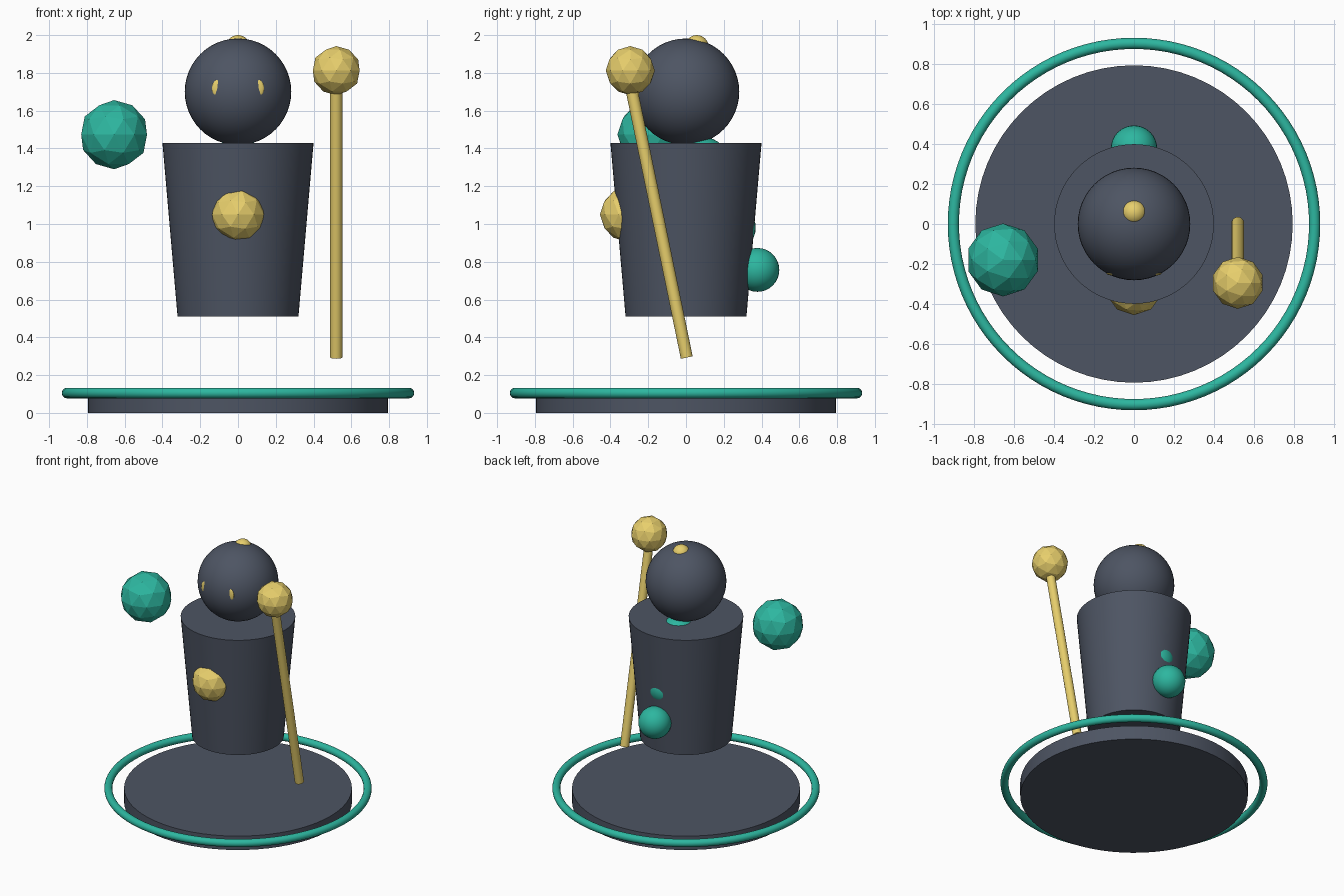
import bpy, math
from mathutils import Vector

if "Cube" in bpy.data.objects:
    bpy.data.objects.remove(bpy.data.objects["Cube"])


def material(name, rgb):
    m = bpy.data.materials.new(name)
    m.diffuse_color = (*rgb, 1)
    m.use_nodes = True
    m.node_tree.nodes["Principled BSDF"].inputs["Base Color"].default_value = m.diffuse_color
    return m


SLATE = material("slate", (0.075, 0.09, 0.125))
GOLD = material("gold", (0.80, 0.62, 0.15))
GREEN = material("green", (0.026, 0.47, 0.35))


def finish(name, mat, smooth=True):
    o = bpy.context.object
    o.name = name
    o.data.materials.append(mat)
    if smooth:
        bpy.ops.object.shade_smooth_by_angle(angle=math.radians(35))
    return o


def ball(name, loc, r, mat, scale=(1, 1, 1)):
    bpy.ops.mesh.primitive_uv_sphere_add(segments=32, ring_count=16, radius=r, location=loc)
    o = finish(name, mat)
    o.scale = scale
    return o


def gem(name, loc, r, mat):
    bpy.ops.mesh.primitive_ico_sphere_add(subdivisions=2, radius=r, location=loc)
    return finish(name, mat, smooth=False)


# round base and the ring around it
bpy.ops.mesh.primitive_cylinder_add(vertices=64, radius=0.795, depth=0.107, location=(0, 0, 0.0535))
finish("base", SLATE)
bpy.ops.mesh.primitive_torus_add(major_radius=0.905, minor_radius=0.028, major_segments=96,
                                 minor_segments=16, location=(0, 0, 0.105))
finish("base_ring", GREEN)

# floating tapered body
bpy.ops.mesh.primitive_cone_add(vertices=64, radius1=0.32, radius2=0.40, depth=0.92, location=(0, 0, 0.97))
finish("body", SLATE)

# head, crown knob and thin eyes that break the surface at their outer edges
bpy.ops.mesh.primitive_uv_sphere_add(segments=48, ring_count=24, radius=0.282, location=(0, 0, 1.70))
finish("head", SLATE)
ball("crown_knob", (0, 0.057, 1.937), 0.063, GOLD)
for side, label in ((-1, "left"), (1, "right")):
    ball("eye_" + label, (side * 0.098, -0.247, 1.718), 1, GOLD, (0.04, 0.012, 0.05))

# chest gem and floating orb
gem("chest_gem", (0, -0.312, 1.05), 0.144, GOLD)
gem("floating_orb", (-0.656, -0.18, 1.473), 0.183, GREEN)

# chain of beads down the back, mostly sunk in the body
for i, (y, z, r) in enumerate(((0.09, 1.32, 0.14), (0.243, 0.98, 0.126), (0.378, 0.757, 0.116))):
    ball("back_bead_%d" % (i + 1), (0, y, z), r, GREEN)

# leaning staff with a faceted top
foot, tip = Vector((0.52, 0.004, 0.293)), Vector((0.52, -0.30, 1.77))
axis = tip - foot
bpy.ops.mesh.primitive_cylinder_add(vertices=20, radius=0.032, depth=axis.length, location=(foot + tip) / 2,
                                    rotation=axis.to_track_quat("Z", "Y").to_euler())
finish("staff", GOLD)
gem("staff_top", (0.52, -0.295, 1.812), 0.13, GOLD)
